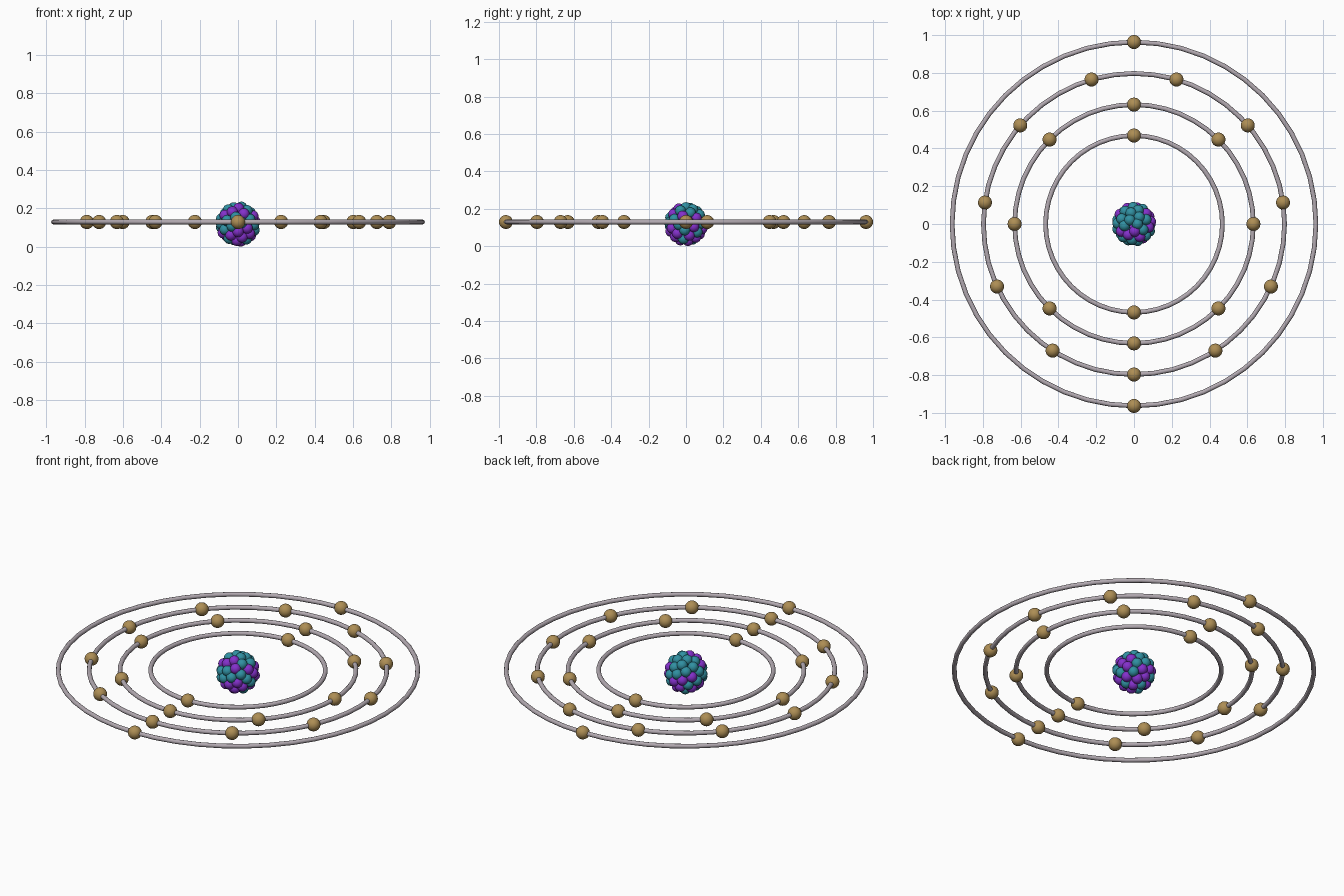
import bpy, bmesh, math, random
from mathutils import Matrix, Vector

if "Cube" in bpy.data.objects:
    bpy.data.objects.remove(bpy.data.objects["Cube"])

random.seed(4)
RING_Z = 0.129
NUCLEUS = Vector((0, 0, 0.118))


def material(name, rgb):
    m = bpy.data.materials.new(name)
    m.diffuse_color = (*rgb, 1)
    m.use_nodes = True
    m.node_tree.nodes["Principled BSDF"].inputs["Base Color"].default_value = m.diffuse_color
    return m


TEAL = material("teal", (0.03, 0.28, 0.36))
PURPLE = material("purple", (0.23, 0.03, 0.60))
GOLD = material("gold", (0.42, 0.27, 0.09))
SILVER = material("silver", (0.45, 0.40, 0.44))


def spheres(name, centres, radius, mat, segs=24, rings=14):
    """One smooth object holding a ball at every centre."""
    bm = bmesh.new()
    for c in centres:
        bmesh.ops.create_uvsphere(bm, u_segments=segs, v_segments=rings,
                                  radius=radius, matrix=Matrix.Translation(c))
    for f in bm.faces:
        f.smooth = True
    me = bpy.data.meshes.new(name)
    bm.to_mesh(me)
    bm.free()
    me.materials.append(mat)
    ob = bpy.data.objects.new(name, me)
    bpy.context.collection.objects.link(ob)
    return ob


# Nucleus: evenly spread balls on a shell, randomly split into two kinds
count, shell = 51, 0.09
points = []
for i in range(count):
    z = 1 - (2 * i + 1) / count
    r, a = math.sqrt(1 - z * z), i * math.pi * (3 - math.sqrt(5))
    points.append(NUCLEUS + shell * Vector((r * math.cos(a), r * math.sin(a), z)))
random.shuffle(points)
spheres("protons", points[:23], 0.029, PURPLE)
spheres("neutrons", points[23:], 0.029, TEAL)

# Orbits with evenly spaced electrons: (radius, electrons, start angle)
orbits = [(0.468, 2, 90), (0.632, 8, 90), (0.797, 11, -90), (0.963, 2, 90)]
for n, (radius, electrons, start) in enumerate(orbits, 1):
    bpy.ops.mesh.primitive_torus_add(major_radius=radius, minor_radius=0.0125,
                                     major_segments=48, minor_segments=12,
                                     location=(0, 0, RING_Z))
    ring = bpy.context.object
    ring.name = f"orbit_ring_{n}"
    ring.data.materials.append(SILVER)
    bpy.ops.object.shade_smooth()
    angles = [math.radians(start + 360 * k / electrons) for k in range(electrons)]
    spheres(f"electrons_{n}",
            [Vector((radius * math.cos(a), radius * math.sin(a), RING_Z)) for a in angles],
            0.037, GOLD, 32, 16)
